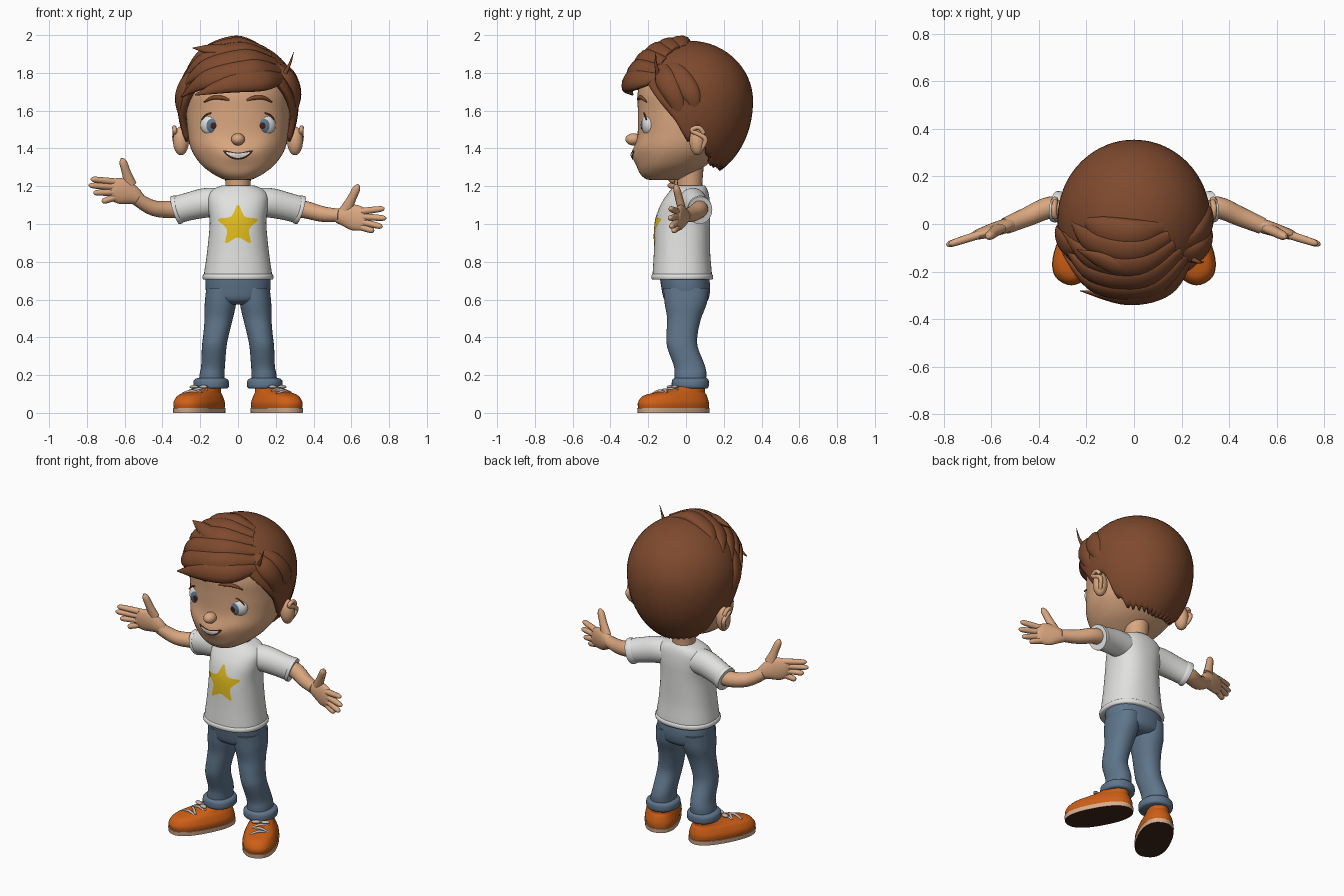
import bpy, bmesh, math
from math import sin, cos, pi, radians, exp
from mathutils import Vector, Matrix
from mathutils.bvhtree import BVHTree

if "Cube" in bpy.data.objects:
    bpy.data.objects.remove(bpy.data.objects["Cube"])

def material(name, r, g, b):
    m = bpy.data.materials.new(name)
    m.diffuse_color = (r, g, b, 1)
    m.use_nodes = True
    m.node_tree.nodes["Principled BSDF"].inputs["Base Color"].default_value = m.diffuse_color
    return m

HAIR = material("hair brown", .21, .068, .027)
SKIN = material("skin", .70, .385, .215)
WHITE = material("soft white", .75, .75, .74)
DENIM = material("denim blue", .115, .18, .26)
ORANGE = material("shoe orange", .62, .115, .008)
YELLOW = material("star yellow", .75, .50, .012)
DARK = material("dark brown", .05, .018, .01)
RIM = material("sole tan", .68, .42, .27)
LACE = material("lace grey", .55, .46, .42)
IRIS = material("iris blue", .12, .19, .28)

def make(name, verts, faces, mat, fix=True):
    me = bpy.data.meshes.new(name)
    me.from_pydata([tuple(v) for v in verts], [], faces)
    if fix:
        bm = bmesh.new(); bm.from_mesh(me)
        bmesh.ops.recalc_face_normals(bm, faces=bm.faces)
        bm.to_mesh(me); bm.free()
    me.materials.append(mat)
    me.polygons.foreach_set("use_smooth", [True] * len(me.polygons))
    me.set_sharp_from_angle(angle=radians(55))
    ob = bpy.data.objects.new(name, me)
    bpy.context.collection.objects.link(ob)
    return ob

def spline(pts, n=5, closed=False):
    """Catmull-Rom curve through tuples of any length."""
    out, c = [], len(pts)
    for i in range(c if closed else c - 1):
        if closed:
            q = [pts[(i + k) % c] for k in (-1, 0, 1, 2)]
        else:
            q = [pts[min(max(i + k, 0), c - 1)] for k in (-1, 0, 1, 2)]
        for j in range(n):
            t = j / n
            out.append(tuple(.5 * (2*b + (d-a)*t + (2*a-5*b+4*d-e)*t*t + (3*b-a-3*d+e)*t**3)
                             for a, b, d, e in zip(*q)))
    return out if closed else out + [tuple(pts[-1])]

def skin_rings(name, rings, mat):
    n, m = len(rings[0]), len(rings)
    faces = [(i*n+j, i*n+(j+1) % n, (i+1)*n+(j+1) % n, (i+1)*n+j) for i in range(m-1) for j in range(n)]
    faces += [tuple(range(n)), tuple(range((m-1)*n, m*n))]
    return make(name, [v for r in rings for v in r], faces, mat)

def loft(name, secs, mat, n=40, e=2.2, sub=5, s=1, shape=None):
    """Stack of rounded sections: (z, centre x, half width, front y, back y)."""
    rings = []
    for z, cx, hx, y0, y1 in spline(secs, sub):
        ring = []
        for k in range(n):
            c, d = cos(2*pi*k/n), sin(2*pi*k/n)
            v = Vector((s*(cx + hx*math.copysign(abs(c)**(2/e), c)),
                        (y0+y1)/2 + (y1-y0)/2*math.copysign(abs(d)**(2/e), d), z))
            ring.append(shape(v) if shape else v)
        rings.append(ring)
    return skin_rings(name, rings, mat)

def tube(name, pts, mat, n=12, ref=lambda p: Vector((0, 1, 0)), sub=5):
    """Swept tube: (x, y, z, radius across, radius along ref)."""
    pts = spline([p if len(p) == 5 else (*p, p[3]) for p in pts], sub)
    rings = []
    for i, p in enumerate(pts):
        c = Vector(p[:3])
        t = (Vector(pts[min(i+1, len(pts)-1)][:3]) - Vector(pts[max(i-1, 0)][:3])).normalized()
        side = t.cross(ref(c)).normalized()
        up = side.cross(t)
        rings.append([c + side*cos(2*pi*k/n)*max(p[3], .001) + up*sin(2*pi*k/n)*max(p[4], .001) for k in range(n)])
    return skin_rings(name, rings, mat)

def ball(name, c, r, mat):
    rings = [[(c[0]+r[0]*sin(a)*cos(2*pi*k/28), c[1]+r[1]*sin(a)*sin(2*pi*k/28), c[2]+r[2]*cos(a))
              for k in range(28)] for a in [max(.02, min(pi-.02, pi*i/16)) for i in range(17)]]
    return skin_rings(name, rings, mat)

def decal(name, outline, target, mat, off=.004, rings=6):
    """Thin plate laid on the front of a target; outline is anticlockwise (x, z)."""
    me = target.data
    tree = BVHTree.FromPolygons([v.co for v in me.vertices], [tuple(p.vertices) for p in me.polygons])
    n = len(outline)
    cx, cz = sum(p[0] for p in outline)/n, sum(p[1] for p in outline)/n
    def drop(x, z):
        hit = tree.ray_cast(Vector((x, -2, z)), Vector((0, 1, 0)))[0]
        return (x, (hit.y if hit else -.2) - off, z)
    verts = [drop(cx, cz)] + [drop(cx+(x-cx)*k/rings, cz+(z-cz)*k/rings) for k in range(1, rings+1) for x, z in outline]
    faces = [(0, 1+j, 1+(j+1) % n) for j in range(n)]
    faces += [(1+k*n+j, 1+(k+1)*n+j, 1+(k+1)*n+(j+1) % n, 1+k*n+(j+1) % n) for k in range(rings-1) for j in range(n)]
    return make(name, verts, faces, mat, fix=False)

def disc(x, z, rx, rz):
    return [(x + rx*cos(2*pi*k/28), z + rz*sin(2*pi*k/28)) for k in range(28)]

# Head with muzzle and cheeks pushed forward
def face_shape(v):
    if v.y < 0:
        v.y -= .028*exp(-(v.x/.10)**2 - ((v.z-1.37)/.05)**2)
        v.y -= .012*exp(-((abs(v.x)-.14)/.07)**2 - ((v.z-1.41)/.05)**2)
    return v
head = loft("head", [(1.232, 0, .05, -.18, -.05), (1.24, 0, .085, -.215, -.02), (1.27, 0, .14, -.245, .04),
                     (1.32, 0, .20, -.258, .12), (1.40, 0, .25, -.26, .20), (1.5, 0, .268, -.255, .25),
                     (1.6, 0, .275, -.255, .28), (1.7, 0, .275, -.255, .28), (1.8, 0, .24, -.22, .25),
                     (1.88, 0, .16, -.14, .17)], SKIN, n=72, shape=face_shape)
ball("nose", (0, -.278, 1.448), (.036, .043, .032), SKIN)
tube("neck", [(0, .02, 1.12, .07), (0, .02, 1.2, .066), (0, .02, 1.32, .075)], SKIN, n=24)
decal("mouth", spline([(-.078, 1.390), (-.045, 1.352), (0, 1.340), (.045, 1.352), (.078, 1.390), (0, 1.377)], 5, True), head, DARK, .003)
decal("teeth", spline([(-.062, 1.380), (-.035, 1.358), (0, 1.350), (.035, 1.358), (.062, 1.380), (0, 1.373)], 5, True), head, WHITE, .006)
for s in (-1, 1):
    eye = ball("eye", (s*.133, -.19, 1.525), (.066, .045, .062), WHITE)
    decal("iris", disc(s*.130, 1.52, .038, .040), eye, IRIS, .003)
    decal("pupil", disc(s*.130, 1.52, .016, .018), eye, DARK, .005, 3)
    tube("upper_lash", [(s*(.133 - .066*cos(a)), -.222 + .022*(1-sin(a)), 1.527 + .06*sin(a), .004)
                        for a in (.5, 1, 1.57, 2.1, 2.7)], HAIR, n=6)
    tube("eyebrow", [(s*.045, -.252, 1.655, .006), (s*.085, -.248, 1.668, .011), (s*.135, -.234, 1.668, .010),
                     (s*.18, -.208, 1.645, .003)], HAIR, n=8)
    ball("ear", (s*.302, .06, 1.44), (.042, .042, .076), SKIN)
    tube("ear_rim", [(s*(.325 + .012*sin(a)), .06 - .040*cos(a), 1.445 + .066*sin(a), .012)
                     for a in (2.6, 2, 1.4, .8+5.5-5.5)] +
         [(s*.335, .10, 1.455, .013), (s*.325, .09, 1.41, .012), (s*.305, .06, 1.375, .011)], SKIN, n=8,
         ref=lambda p: Vector((1, 0, 0)))

# Hair cap: rounded shell trimmed to a hairline that depends on direction
C = Vector((0, .02, 1.65))
LINE = [(0, 1.78), (45, 1.75), (58, 1.67), (76, 1.55), (88, 1.43), (92, 1.45), (96, 1.52), (104, 1.49),
        (110, 1.38), (125, 1.31), (180, 1.29)]
def hairline(a):
    for (a0, z0), (a1, z1) in zip(LINE, LINE[1:]):
        if a <= a1:
            return z0 + (z1-z0)*(a-a0)/(a1-a0) + (.012*sin(a*.6) if a > 112 else 0)
    return LINE[-1][1]
N, M = 144, 24
verts = [(0, .02, 1.97)]
for j in range(1, M+1):
    for k in range(N):
        a = 360*k/N
        h = hairline(min(a, 360-a)) - C.z
        th = math.acos(max(-1, h/(.32 if h > 0 else .42)))*j/M
        z = cos(th)*(.32 if cos(th) > 0 else .42)
        verts.append((C.x + .322*sin(th)*sin(radians(a)), C.y - .335*sin(th)*cos(radians(a)), C.z + z))
faces = [(0, 1+k, 1+(k+1) % N) for k in range(N)]
faces += [(1+j*N+k, 1+(j+1)*N+k, 1+(j+1)*N+(k+1) % N, 1+j*N+(k+1) % N) for j in range(M-1) for k in range(N)]
cap = make("hair_cap", verts, faces, HAIR, fix=False)
sol = cap.modifiers.new("thickness", 'SOLIDIFY')
sol.thickness, sol.offset = .03, -1

# Hair locks: (azimuth from front, elevation, distance) swept from the parting
def lock(name, path, w, h):
    pts, widths = [], [.45, 1, .85, .06]
    for (az, el, r), k in zip(path, widths):
        az, el = radians(az), radians(el)
        p = C + .335*r*Vector((sin(az)*cos(el), -cos(az)*cos(el), sin(el)))
        pts.append((*p, w*k, h*k))
    tube(name, pts, HAIR, ref=lambda p: (p - C).normalized(), sub=7)
for path in ([(54, 24, .93), (25, 20, 1.0), (-6, 16, 1.03), (-37, 5, 1.13)],
             [(56, 31, .94), (15, 30, 1.01), (-30, 20, 1.02), (-64, 4, 1.0)],
             [(56, 41, .94), (10, 43, 1.0), (-38, 31, 1.0), (-72, 12, .98)],
             [(58, 51, .94), (5, 55, .99), (-48, 42, .98), (-80, 20, .97)],
             [(64, 59, .94), (0, 67, .97), (-62, 52, .96), (-88, 34, .96)],
             [(75, 66, .92), (0, 79, .95), (-75, 62, .94), (-92, 46, .93)]):
    lock("fringe_lock", path, .062, .034)
lock("raised_tuft", [(15, 48, .96), (-15, 52, 1.02), (-42, 51, 1.06), (-62, 46, 1.17)], .04, .022)
lock("right_side_lock", [(54, 38, .93), (64, 22, .98), (76, 2, .95), (88, -36, .97)], .055, .025)
lock("right_side_lock", [(60, 42, .93), (78, 25, .95), (92, 6, .95), (98, -16, .93)], .055, .022)
lock("left_side_lock", [(-62, 30, .94), (-70, 15, .95), (-78, -4, .95), (-88, -36, .97)], .055, .022)
tube("stray_strand", [(.25, -.15, 1.80, .012), (.275, -.16, 1.85, .007), (.295, -.16, 1.91, .001)], HAIR, n=8)

# Shirt with hem, sleeves and star
shirt = loft("shirt", [(.715, 0, .182, -.178, .138), (.75, 0, .178, -.176, .136), (.85, 0, .164, -.17, .128),
                       (1.0, 0, .15, -.163, .128), (1.09, 0, .158, -.14, .128), (1.15, 0, .158, -.105, .122),
                       (1.185, 0, .13, -.075, .112), (1.205, 0, .082, -.055, .10)], WHITE, n=64, e=2.3)
loft("shirt_hem", [(.705, 0, .182, -.178, .138), (.712, 0, .187, -.183, .143), (.728, 0, .187, -.183, .143),
                   (.735, 0, .18, -.176, .136)], WHITE, n=64, e=2.3, sub=2)
star = [(.112*(1 if k % 2 == 0 else .55)*cos(pi/2 + k*pi/5), .99 + .112*(1 if k % 2 == 0 else .55)*sin(pi/2 + k*pi/5))
        for k in range(10)]
decal("shirt_star", spline(star, 5, True), shirt, YELLOW)
for s in (-1, 1):
    tube("sleeve", [(s*.09, .03, 1.115, .075, .075), (s*.17, .04, 1.112, .078, .072), (s*.25, .055, 1.095, .074, .066),
                    (s*.325, .072, 1.075, .072, .062)], WHITE, n=28)
    tube("sleeve_hem", [(s*.308, .068, 1.080, .073, .063), (s*.318, .071, 1.077, .077, .067),
                        (s*.334, .074, 1.072, .076, .066)], WHITE, n=28, sub=2)

# Arms and hands; the left and right hands are posed differently
def arm(s, elbow, wrist, palm, drop, thumb, fingers):
    tube("arm", [(s*.25, .06, 1.085, .045), (s*.35, .07, 1.077, .046), (s*.45, .03, elbow, .041),
                 (s*.54, -.008, wrist, .035)], SKIN, n=20)
    tube("palm", [(s*.52, -.002, wrist-.006, .034, .028), (s*.56, -.014, (wrist+palm)/2, .052, .030),
                  (s*.61, -.03, palm, .068, .027), (s*.66, -.045, palm+drop, .060, .021),
                  (s*.685, -.052, palm+drop, .045, .012)], SKIN, n=20)
    b, t = Vector((s*.57, -.02, palm+.035)), Vector(thumb)
    tube("thumb", [(*b, .034, .022), (*b.lerp(t, .45), .024, .021), (*b.lerp(t, .85), .020, .018), (*t, .006, .006)], SKIN)
    for i, (x, z) in enumerate(fingers):
        b = Vector((s*.655, -.046, palm+drop+.042-.028*i))
        t = Vector((s*x, -.046-(x-.655)*.32, z))
        tube("finger", [(*b, .018), (*b.lerp(t, .5), .017), (*b.lerp(t, .88), .014), (*t, .004)], SKIN, n=10)
arm(1, 1.052, 1.045, 1.035, -.01, (.638, -.055, 1.208), [(.775, 1.082), (.785, 1.03), (.765, .985), (.72, .962)])
arm(-1, 1.085, 1.135, 1.172, .01, (-.615, -.055, 1.348), [(.78, 1.238), (.79, 1.205), (.765, 1.165), (.72, 1.118)])

# Jeans
loft("jeans_hips", [(.575, 0, .11, -.08, .09), (.60, 0, .155, -.115, .118), (.66, 0, .172, -.13, .128),
                    (.73, 0, .172, -.14, .12)], DENIM, n=48)
for s in (-1, 1):
    loft("jeans_leg", [(.14, .14, .068, -.06, .10), (.2, .138, .066, -.06, .108), (.25, .132, .063, -.065, .10),
                       (.35, .126, .065, -.10, .062), (.42, .115, .068, -.103, .062), (.5, .102, .075, -.10, .08),
                       (.58, .093, .083, -.113, .11), (.66, .088, .08, -.12, .12)], DENIM, s=s)
    loft("jeans_cuff", [(.128, .142, .082, -.065, .11), (.138, .142, .093, -.075, .12), (.172, .142, .092, -.074, .12),
                        (.184, .142, .075, -.062, .11)], DENIM, s=s, sub=3)
    # Shoe, modelled straight then turned outward
    sole = loft("shoe_sole", [(0, 0, .100, -.203, .203), (.026, 0, .102, -.206, .205)], RIM, e=2.4, sub=1)
    sole.data.materials.append(DARK)
    for p in sole.data.polygons:
        p.material_index = 1 if p.normal.z < -.9 else 0
    parts = [sole, loft("shoe_upper", [(.024, 0, .097, -.2, .2), (.055, 0, .099, -.202, .2), (.09, 0, .085, -.172, .19),
                                       (.108, 0, .072, -.10, .18), (.125, 0, .064, -.02, .18),
                                       (.148, 0, .056, .03, .175)], ORANGE, e=2.4)]
    for k in range(4):
        y, z, d = -.085+.032*k, .112+.006*k, .014*(-1)**k
        parts.append(tube("shoe_lace", [(-.05, y-d, z-.012, .007), (0, y, z+.004, .008), (.05, y+d, z-.012, .007)], LACE, n=8))
    for d in (-1, 1):
        parts.append(ball("lace_bow", (d*.028, -.005, .138), (.027, .016, .009), LACE))
    M4 = Matrix.Translation((s*.205, -.066, 0)) @ Matrix.Rotation(s*radians(28), 4, 'Z')
    for ob in parts:
        ob.data.transform(M4)
